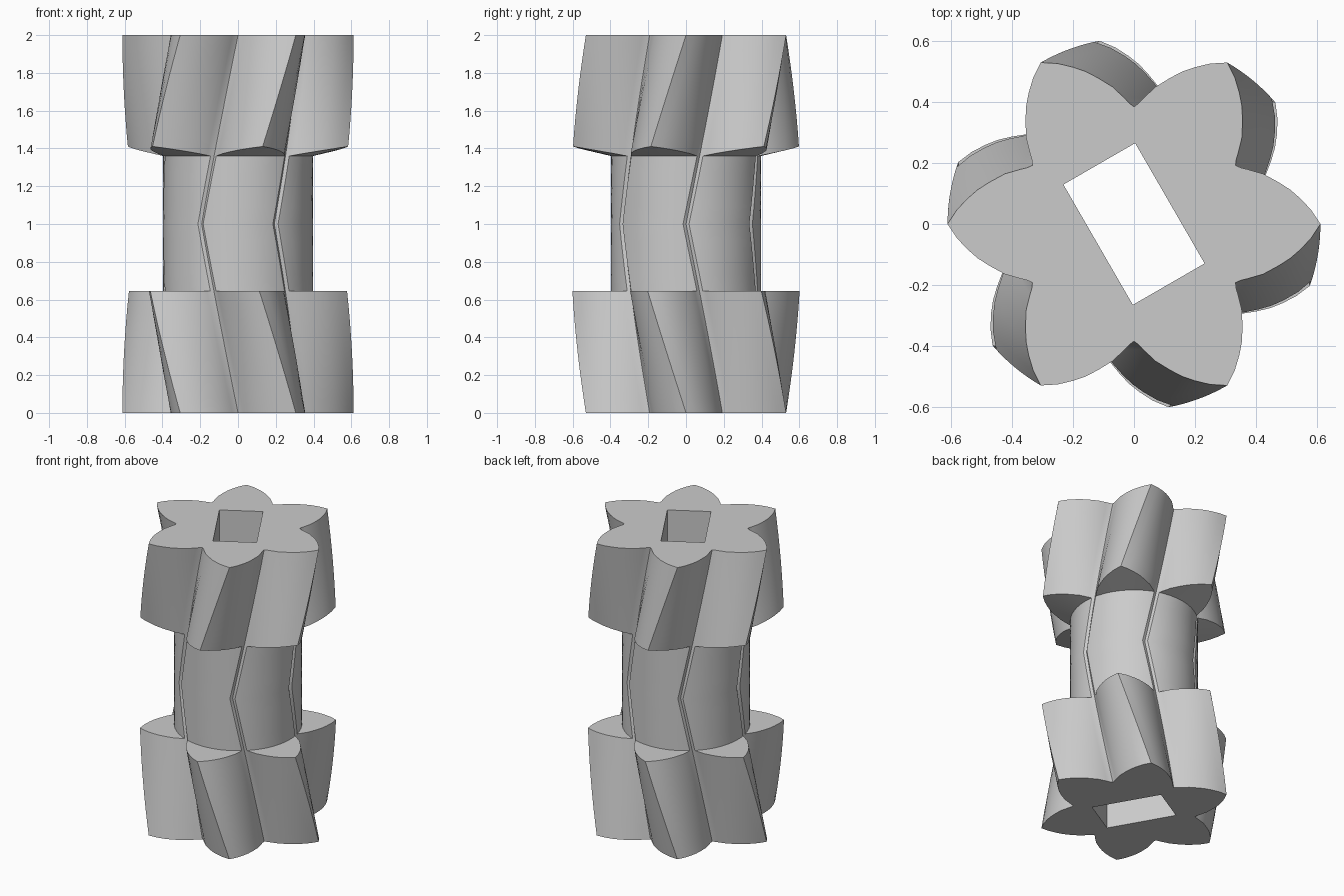
import bpy, bmesh
from math import radians, sin, cos, pi

if "Cube" in bpy.data.objects:
    bpy.data.objects.remove(bpy.data.objects["Cube"], do_unlink=True)

TEETH = 6
GROOVE_R = 0.397          # radius of the turned-down waist
GROOVE_LOW, GROOVE_HIGH = 0.645, 1.36
HELIX = radians(30)       # twist of each half of the herringbone

# Half tooth from tip to root: (degrees from tip, radius)
FLANK = [(0, 0.612), (4.6, 0.583), (8.8, 0.552), (12.4, 0.525), (16, 0.495),
         (21.2, 0.455), (25.8, 0.413), (27.7, GROOVE_R), (30, 0.385)]

tooth = FLANK + [(60 - a, r) for a, r in FLANK[-2:0:-1]]
profile = [(radians(a + 60 * i), r) for i in range(TEETH) for a, r in tooth]


def add_ring(bm, z, waist=False, cone=0.0):
    """One twisted gear outline, clamped at the waist or lifted as a cone."""
    ring = []
    for a, r in profile:
        r = min(r, GROOVE_R) if waist else r
        height = z + cone * max(0, r - GROOVE_R)
        a -= HELIX * (1 - abs(height - 1))
        ring.append(bm.verts.new((r * cos(a), r * sin(a), height)))
    return ring


def skin(bm, rings):
    for low, high in zip(rings, rings[1:]):
        n = len(low)
        for i in range(n):
            j = (i + 1) % n
            bm.faces.new((low[i], low[j], high[j], high[i]))


bm = bmesh.new()
STEPS = 8
rings = []
# Lower teeth with a flat shoulder
for i in range(STEPS + 1):
    rings.append(add_ring(bm, GROOVE_LOW * i / STEPS))
# Waist, with a level at the middle where the helix reverses
for a, b in ((GROOVE_LOW, 1), (1, GROOVE_HIGH)):
    for i in range(0 if a < 1 else 1, 5):
        rings.append(add_ring(bm, a + (b - a) * i / 4, waist=True))
# Upper teeth with a conical underside
for i in range(STEPS + 1):
    t = i / STEPS
    rings.append(add_ring(bm, GROOVE_HIGH + (2 - GROOVE_HIGH) * t, cone=0.235 * (1 - t)))
skin(bm, rings)

# Rectangular shaft hole, turned 30 degrees
corners = [(0.136, 0.228), (-0.136, 0.228), (-0.136, -0.228), (0.136, -0.228)]
c, s = cos(pi / 6), sin(pi / 6)
hole = [[bm.verts.new((x * c - y * s, x * s + y * c, z)) for x, y in corners]
        for z in (2, 0)]
skin(bm, hole)
bmesh.ops.remove_doubles(bm, verts=bm.verts, dist=0.0002)

# End faces around the hole
for z in (0, 2):
    rim = [e for e in bm.edges if e.is_boundary
           and all(abs(v.co.z - z) < 0.0001 for v in e.verts)]
    bmesh.ops.triangle_fill(bm, edges=rim, use_beauty=True)
bmesh.ops.recalc_face_normals(bm, faces=bm.faces)

mesh = bpy.data.meshes.new("herringbone_gear")
bm.to_mesh(mesh)
bm.free()
gear = bpy.data.objects.new("herringbone_gear", mesh)
bpy.context.collection.objects.link(gear)

# Plain grey metal
grey = bpy.data.materials.new("light_grey")
grey.use_nodes = True
grey.diffuse_color = (0.6, 0.6, 0.6, 1)
grey.node_tree.nodes["Principled BSDF"].inputs["Base Color"].default_value = (0.6, 0.6, 0.6, 1)
mesh.materials.append(grey)

bpy.ops.object.select_all(action="DESELECT")
gear.select_set(True)
bpy.context.view_layer.objects.active = gear
bpy.ops.object.shade_smooth_by_angle(angle=radians(30))
